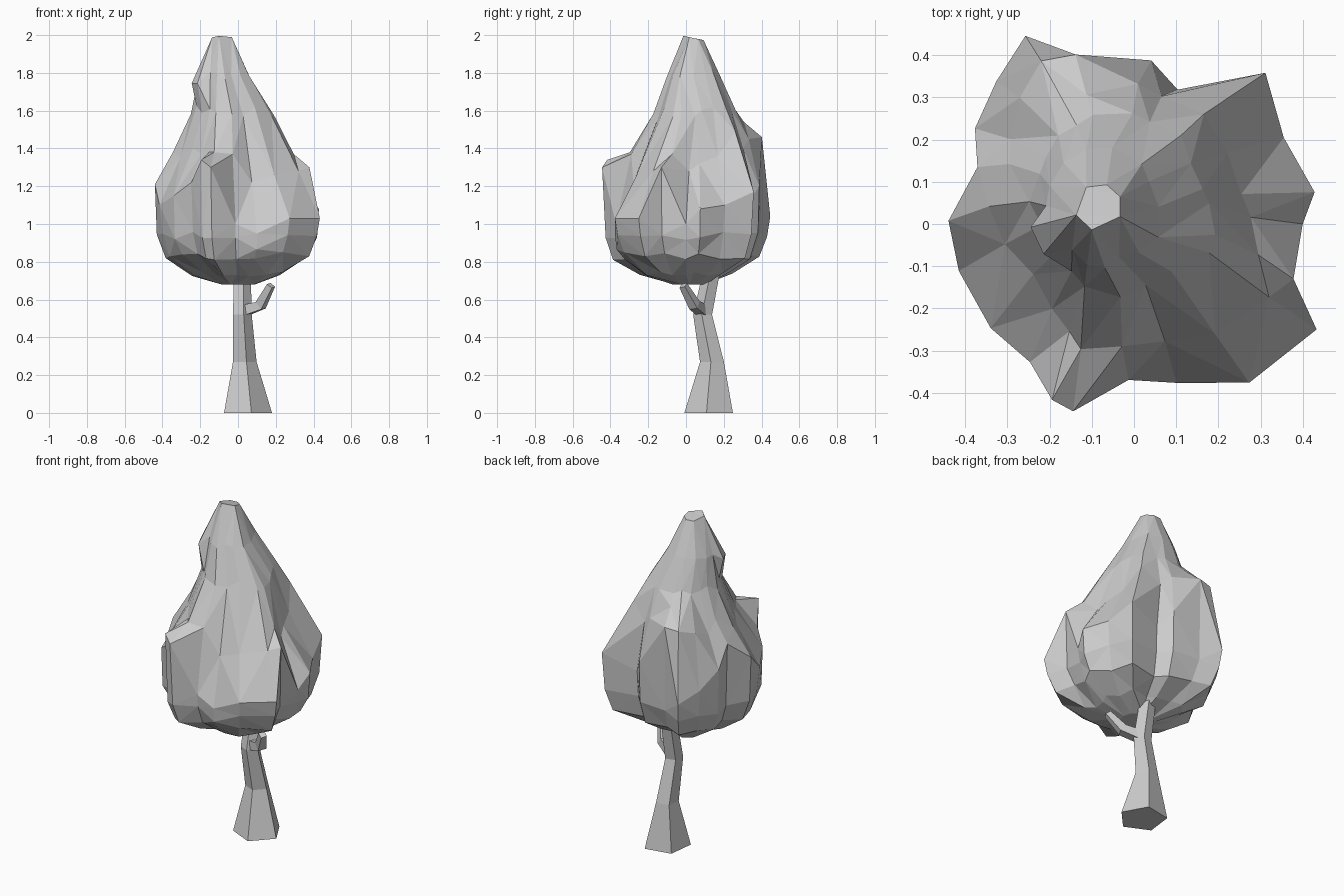
import bpy, bmesh, math, random
from mathutils import Vector

if "Cube" in bpy.data.objects:
    bpy.data.objects.remove(bpy.data.objects["Cube"])

random.seed(4)


def finish(name, bm):
    bmesh.ops.recalc_face_normals(bm, faces=bm.faces)
    mesh = bpy.data.meshes.new(name)
    bm.to_mesh(mesh)
    bm.free()
    obj = bpy.data.objects.new(name, mesh)
    bpy.context.collection.objects.link(obj)
    return obj


def skin_rings(bm, rings):
    """Bridge successive rings of points and close both ends."""
    vs = [[bm.verts.new(p) for p in ring] for ring in rings]
    n = len(vs[0])
    for a, b in zip(vs, vs[1:]):
        for i in range(n):
            j = (i + 1) % n
            bm.faces.new((a[i], a[j], b[j], b[i]))
    bm.faces.new(vs[0][::-1])
    bm.faces.new(vs[-1])


def lerp_table(table, z):
    for (z0, *a), (z1, *b) in zip(table, table[1:]):
        if z <= z1:
            t = max(0, (z - z0) / (z1 - z0))
            return [p + (q - p) * t for p, q in zip(a, b)]
    return list(table[-1][1:])


def tube(name, path, sides, spin, flat=False):
    """Faceted tapering limb; path holds (x, y, z, radius)."""
    pts = [Vector(p[:3]) for p in path]
    rings = []
    for k, p in enumerate(pts):
        d = pts[min(k + 1, len(pts) - 1)] - pts[max(k - 1, 0)]
        d = Vector((0, 0, 1)) if flat else d.normalized()
        q = Vector((0, 0, 1)).rotation_difference(d)
        rings.append([p + q @ (path[k][3] * Vector((math.cos(spin + i * math.tau / sides),
                                                    math.sin(spin + i * math.tau / sides), 0)))
                      for i in range(sides)])
    bm = bmesh.new()
    skin_rings(bm, rings)
    return finish(name, bm)


# Trunk: five-sided, flared at the foot, bending towards the front
tube("trunk", [(0.045, 0.125, 0, 0.136), (0.032, 0.14, 0.27, 0.067),
               (0.02, 0.09, 0.52, 0.053), (0.02, 0.135, 0.74, 0.048),
               (0.02, 0.14, 0.8, 0.04)], 5, math.radians(-79), flat=True)

# Side branch stub
tube("branch", [(0.03, 0.09, 0.54, 0.04), (0.12, 0.045, 0.57, 0.035),
                (0.175, -0.015, 0.675, 0.024)], 4, 0.3)

# Foliage slices: angle, outer radius, shoulder height, ledge height, ledge fullness
slices = [(0, .40, 1.00, 1.28, .88), (10, .435, 1.08, 1.32, .87), (30, .41, 1.10, 1.36, .92),
          (49, .475, 1.17, 1.49, 1.15), (72, .335, 1.10, 1.40, .97), (84, .39, 1.20, 1.45, 1.1),
          (109, .425, 1.46, 1.54, 1.2), (120, .515, 1.04, 1.45, 1.5), (134, .47, 1.10, 1.42, 1.3),
          (149, .44, 1.20, 1.38, 1.1), (160, .395, 1.32, 1.45, 1.1), (179, .44, 1.21, 1.38, 1.12),
          (195, .43, 1.10, 1.35, 1.0), (216, .42, 1.15, 1.40, .95), (233, .41, 1.22, 1.37, 1.0),
          (245, .46, 1.34, 1.38, 1.1), (252, .467, 1.30, 1.38, 1.2), (268, .37, 1.00, 1.37, 1.1),
          (285, .39, .95, 1.22, .85), (306, .465, 1.03, 1.26, 1.02), (330, .5, 1.03, 1.28, 1.17),
          (341, .40, 1.30, 1.37, 1.12)]

# Core of the crown: height, centre x, centre y, radius
core = [(.67, 0, .01, .05), (1.0, 0, 0, .40), (1.2, 0, 0, .35), (1.4, -.02, .04, .285),
        (1.6, -.025, .05, .205), (1.8, -.07, .04, .128), (2.0, -.085, .035, .05)]


def slice_points(deg, r, shoulder, ledge, full):
    a = math.radians(deg)
    u = Vector((math.cos(a), math.sin(a), 0))

    def j(s=.012):
        return random.uniform(-s, s)

    def at_core(z, k):
        cx, cy, cr = lerp_table(core, z)
        return Vector((cx, cy, z)) + u * cr * k

    mid = min(.94, shoulder - .07)
    soft = min((1 + full) / 2, 1.08)
    knob = 180 < deg < 230                      # small bump near the top left
    return [Vector((0, .02, .68)) + u * .09,
            u * r * .55 + Vector((0, 0, .735 + j())),
            u * r * .87 + Vector((0, 0, .83 + j(.02))),
            u * (r * .97 + j(.006)) + Vector((0, 0, mid + j(.02))),
            u * r + Vector((0, 0, shoulder)),
            at_core(ledge, full),
            at_core(max(1.6, ledge + .06) + j(.03), soft),
            at_core(1.745 if knob else 1.79 + j(.02), 1.3 if knob else soft),
            at_core(1.985 - .012 * u.y, 1)]


columns = [slice_points(*s) for s in slices]
bm = bmesh.new()
skin_rings(bm, list(zip(*columns)))
bmesh.ops.remove_doubles(bm, verts=bm.verts, dist=.042)
bmesh.ops.triangulate(bm, faces=bm.faces)
finish("foliage", bm)
